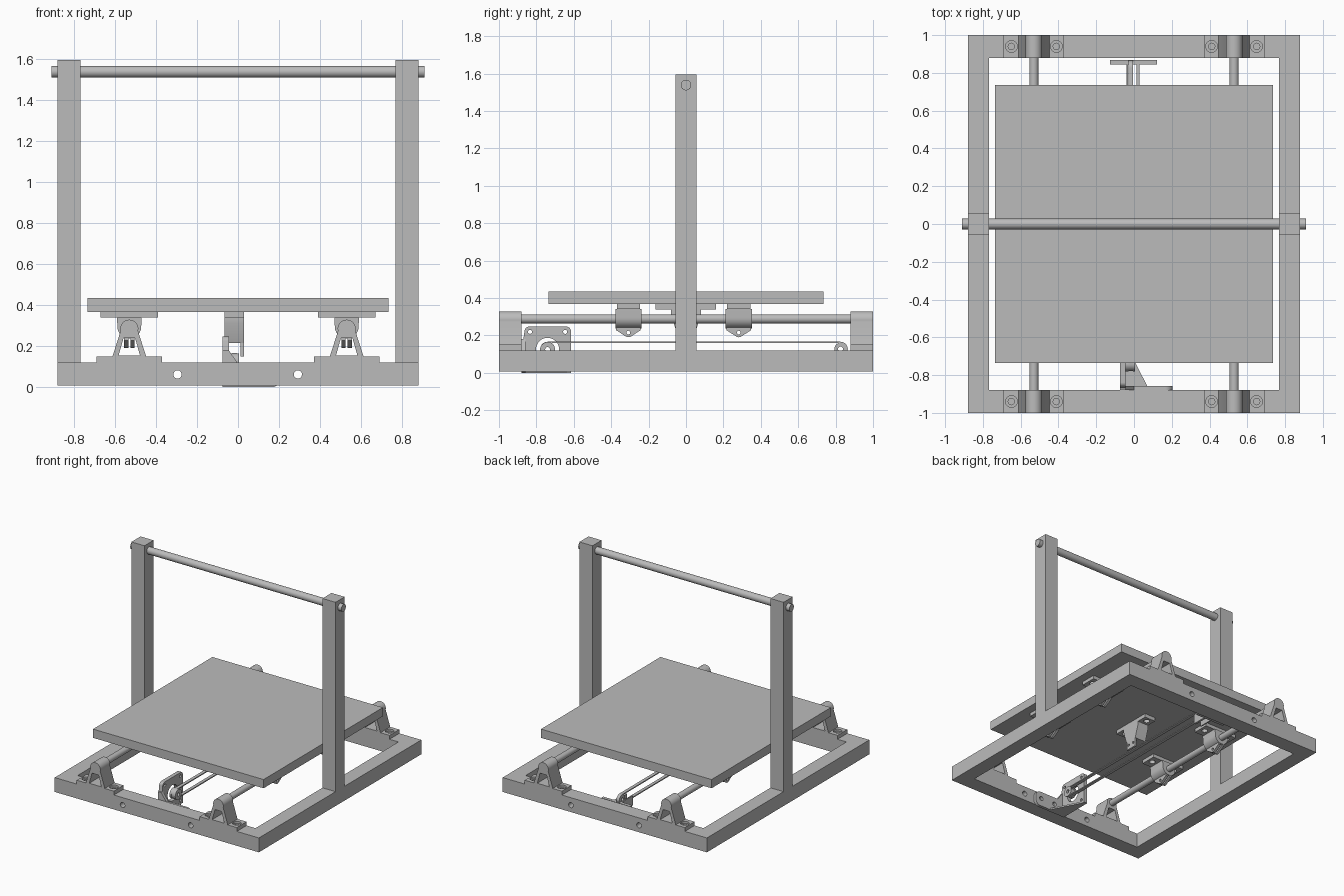
import bpy, bmesh, math
from mathutils import Matrix

if "Cube" in bpy.data.objects:
    bpy.data.objects.remove(bpy.data.objects["Cube"])

grey = bpy.data.materials.new("plain grey")
grey.diffuse_color = (0.5, 0.5, 0.5, 1)
grey.use_nodes = True
grey.node_tree.nodes["Principled BSDF"].inputs["Base Color"].default_value = grey.diffuse_color

# Columns: where the sketch's u, v and depth directions point
AXES = {'x': ((0, 1, 0), (0, 0, 1), (1, 0, 0)),
        'y': ((1, 0, 0), (0, 0, 1), (0, -1, 0)),
        'z': ((1, 0, 0), (0, 1, 0), (0, 0, 1))}


def arc(u, v, r, a0, a1, n=10):
    return [(u + r * math.cos(math.radians(a0 + (a1 - a0) * i / n)),
             v + r * math.sin(math.radians(a0 + (a1 - a0) * i / n))) for i in range(n + 1)]


def circle(u, v, r, n=32):
    return arc(u, v, r, 0, 360, n)[:-1]


def rect(u0, u1, v0, v1):
    return [(u0, v0), (u1, v0), (u1, v1), (u0, v1)]


def extrude(name, axis, d0, d1, *loops):
    """Fill an outline (later loops are holes) and extrude it from d0 to d1 along an axis."""
    cu = bpy.data.curves.new(name, 'CURVE')
    cu.dimensions = '2D'
    cu.fill_mode = 'BOTH'
    cu.extrude = (d1 - d0) / 2
    for pts in loops:
        s = cu.splines.new('POLY')
        s.points.add(len(pts) - 1)
        for p, (u, v) in zip(s.points, pts):
            p.co = (u, v, 0, 1)
        s.use_cyclic_u = True
    tmp = bpy.data.objects.new(name, cu)
    bpy.context.collection.objects.link(tmp)
    dg = bpy.context.evaluated_depsgraph_get()
    me = bpy.data.meshes.new_from_object(tmp.evaluated_get(dg))
    bpy.data.objects.remove(tmp)
    bpy.data.curves.remove(cu)
    m = Matrix(AXES[axis]).transposed().to_4x4()
    m.translation['xyz'.index(axis)] = (d0 + d1) / 2
    me.transform(m)
    bm = bmesh.new()
    bm.from_mesh(me)
    bmesh.ops.remove_doubles(bm, verts=bm.verts, dist=1e-5)
    bmesh.ops.recalc_face_normals(bm, faces=bm.faces)
    for f in bm.faces:
        f.smooth = True
        f.material_index = 0
    bm.to_mesh(me)
    bm.free()
    me.set_sharp_from_angle(angle=math.radians(30))
    me.materials.clear()
    me.materials.append(grey)
    me.name = name
    ob = bpy.data.objects.new(name, me)
    bpy.context.collection.objects.link(ob)
    return ob


# Base frame: drilled front and back rails, plain side rails
for name, y0, y1 in (("front_rail", -1, -0.88), ("back_rail", 0.88, 1)):
    extrude(name, 'y', y0, y1, rect(-0.88, 0.88, 0.008, 0.12),
            circle(-0.295, 0.062, 0.02), circle(0.292, 0.062, 0.02))
for name, s in (("left", -1), ("right", 1)):
    x0, x1 = sorted((s * 0.767, s * 0.88))
    extrude(name + "_side_rail", 'z', 0.008, 0.12, rect(x0, x1, -0.88, 0.88))
    extrude(name + "_upright", 'z', 0.12, 1.595, rect(x0, x1, -0.056, 0.056))

# Top cross rod and bed plate
extrude("top_cross_rod", 'x', -0.91, 0.91, circle(0, 1.538, 0.028))
extrude("bed_plate", 'z', 0.367, 0.435, rect(-0.735, 0.735, -0.735, 0.735))

for side, x in (("left", -0.53), ("right", 0.53)):
    # Slide rod
    extrude(side + "_slide_rod", 'y', -0.98, 0.98, circle(x, 0.288, 0.024))

    # Rod holders: hollow arch with counterbored feet
    for end, y0, y1 in (("front", -1, -0.88), ("back", 0.88, 1)):
        n = f"{side}_{end}_rod_holder"
        arch = ([(x - 0.082, 0.12), (x + 0.082, 0.12), (x + 0.082, 0.15)]
                + arc(x, 0.285, 0.044, -15, 195, 20) + [(x - 0.082, 0.15)])
        extrude(n, 'y', y0, y1, arch,
                [(x - 0.052, 0.155), (x + 0.052, 0.155), (x + 0.028, 0.24), (x - 0.028, 0.24)])
        for s in (-1, 1):
            u0, u1 = sorted((x + s * 0.082, x + s * 0.16))
            hx, hy = x + s * 0.119, (y0 + y1) / 2
            for part, z0, z1, r in (("foot", 0.12, 0.135, 0.017), ("foot_rim", 0.135, 0.15, 0.031)):
                extrude(f"{n}_{part}", 'z', z0, z1, rect(u0, u1, y0, y1), circle(hx, hy, r))

    # Bearing blocks under the bed: flange, rounded body, two clamp tabs
    for end, y in (("front", -0.308), ("back", 0.282)):
        n = f"{side}_{end}_bearing"
        extrude(n + "_flange", 'z', 0.34, 0.367, rect(x - 0.14, x + 0.14, y - 0.062, y + 0.062),
                circle(x - 0.1, y, 0.022), circle(x + 0.1, y, 0.022))
        extrude(n + "_body", 'y', y - 0.07, y + 0.07,
                [(x + 0.06, 0.34), (x - 0.06, 0.34)] + arc(x, 0.295, 0.058, 180, 360, 20))
        for s in (-1, 1):
            x0, x1 = sorted((x + s * 0.005, x + s * 0.025))
            extrude(n + "_clamp_tab", 'x', x0, x1,
                    [(y + 0.066, 0.25), (y - 0.066, 0.25), (y - 0.066, 0.228)]
                    + arc(y, 0.214, 0.024, 235, 305, 8) + [(y + 0.066, 0.228)],
                    circle(y, 0.215, 0.01, 20))

# Belt holder under the middle of the bed
extrude("belt_holder_flange", 'z', 0.338, 0.367, rect(-0.065, 0.03, -0.163, 0.16),
        circle(-0.018, -0.12, 0.022), circle(-0.018, 0.12, 0.022))
extrude("belt_holder_body", 'x', -0.065, 0.03,
        [(-0.08, 0.338), (-0.08, 0.312), (-0.05, 0.215), (0.05, 0.215), (0.08, 0.312), (0.08, 0.338)])
extrude("belt_holder_tab", 'x', 0.012, 0.03, rect(-0.045, 0.045, 0.15, 0.215),
        circle(-0.025, 0.185, 0.009, 20), circle(0.025, 0.185, 0.009, 20))

# Motor bracket: drilled plate, foot on the front rail, gusset floor and rib
motor_y, motor_z = -0.74, 0.125
corners = [circle(motor_y + a, motor_z + b, 0.011, 20) for a in (-0.094, 0.094) for b in (-0.094, 0.094)]
extrude("motor_plate", 'x', -0.075, -0.045,
        [(-0.88, 0.0), (-0.615, 0.0)] + arc(-0.64, 0.222, 0.025, 0, 90)
        + arc(-0.838, 0.222, 0.025, 90, 175) + [(-0.88, 0.11)],
        circle(motor_y, motor_z, 0.062), *corners)
extrude("motor_bracket_foot", 'y', -0.88, -0.857,
        [(-0.075, 0.0), (0.17, 0.0)] + arc(0.165, 0.04, 0.04, -80, 0) + arc(0.165, 0.075, 0.04, 0, 90)
        + [(0.0, 0.115), (-0.045, 0.18), (-0.075, 0.18)],
        circle(0.03, 0.062, 0.017), circle(0.155, 0.062, 0.017))
extrude("motor_bracket_floor", 'z', 0.0, 0.012,
        [(-0.075, -0.88), (0.17, -0.88), (0.07, -0.857), (-0.045, -0.635), (-0.075, -0.635)])

# Drive pulley and idler, each a hub between two flanges
idler_y, idler_z = 0.826, 0.127
for name, y, z in (("drive", motor_y, motor_z), ("idler", idler_y, idler_z)):
    extrude(name + "_pulley_hub", 'x', -0.03, -0.005, circle(y, z, 0.033), circle(y, z, 0.013))
    if name == "drive":
        for x0, x1 in ((-0.045, -0.03), (-0.005, 0.005)):
            extrude("drive_pulley_flange", 'x', x0, x1, circle(y, z, 0.04), circle(y, z, 0.013))

# Belt loop
def belt_path(r):
    return arc(idler_y, idler_z, r, -90, 90, 16) + arc(motor_y, idler_z, r, 90, 270, 16)


extrude("drive_belt", 'x', -0.03, -0.005, belt_path(0.039), belt_path(0.031))

# Idler bracket: cross plate with two prongs
extrude("idler_plate", 'y', 0.845, 0.869, rect(-0.127, 0.122, 0.02, 0.115),
        circle(-0.085, 0.065, 0.017), circle(0.08, 0.065, 0.017))
for x0, x1 in ((-0.04, -0.031), (0.012, 0.028)):
    extrude("idler_prong", 'x', x0, x1, rect(0.71, 0.846, 0.04, 0.115))
